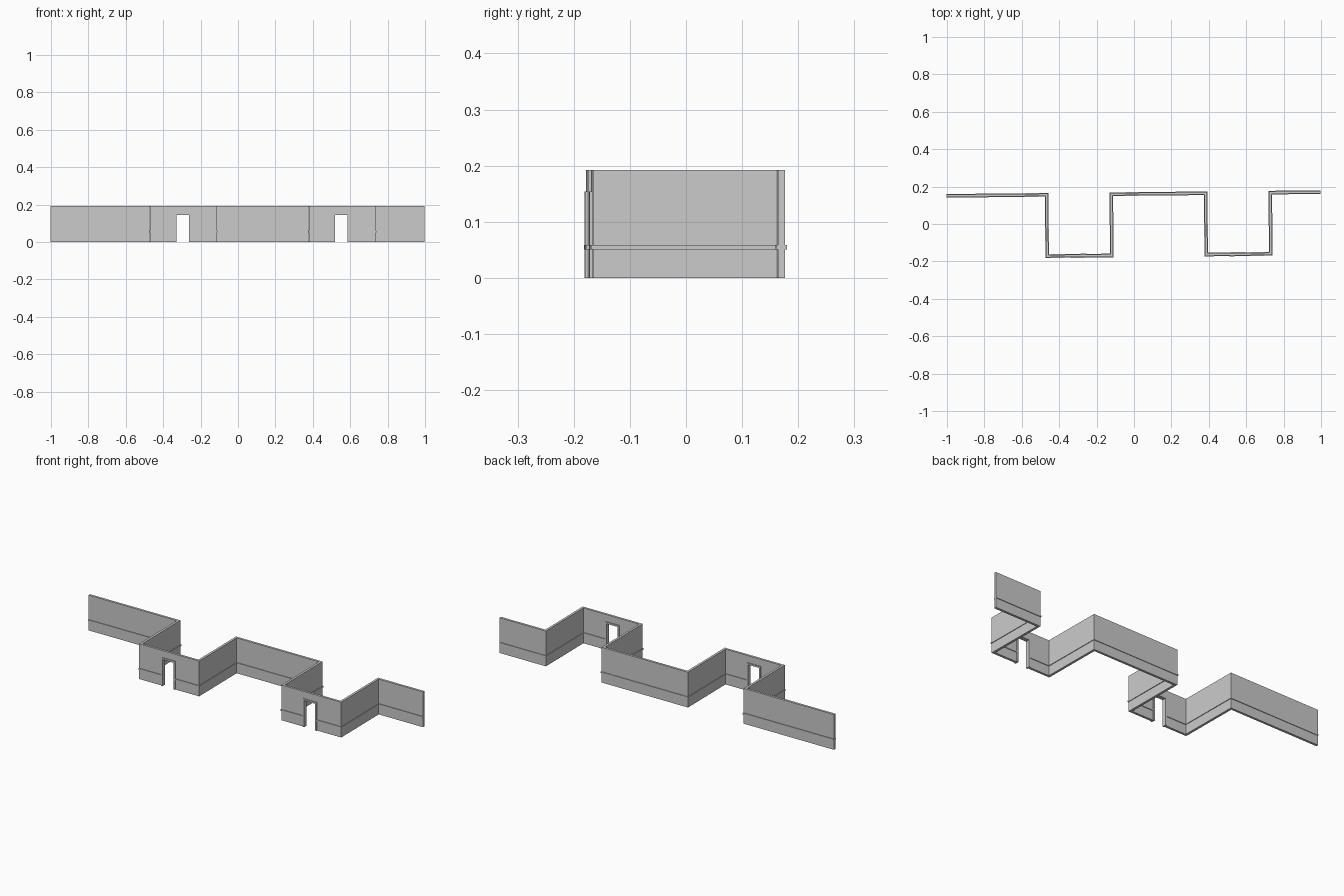
import bpy, bmesh
from mathutils import Vector, Matrix

if "Cube" in bpy.data.objects:
    bpy.data.objects.remove(bpy.data.objects["Cube"])

TURN = Matrix.Rotation(0.01, 4, 'Z')   # the whole wall sits very slightly skewed in plan
BACK, FRONT = 0.1605, -0.167           # centreline depths
HEIGHT = 0.192
DOORS = (-0.297, 0.550)
PATH = [(-1.0, BACK), (-0.4657, BACK), (-0.4657, FRONT), (-0.12, FRONT), (-0.12, BACK),
        (0.3846, BACK), (0.3846, FRONT), (0.73, FRONT), (0.73, BACK), (1.0, BACK)]


def prism(name, outline, direction):
    """Extrude a closed 3D outline along a direction."""
    bm = bmesh.new()
    face = bm.faces.new([bm.verts.new(p) for p in outline])
    new = bmesh.ops.extrude_face_region(bm, geom=[face])['geom']
    bmesh.ops.translate(bm, vec=direction,
                        verts=[v for v in new if isinstance(v, bmesh.types.BMVert)])
    bmesh.ops.recalc_face_normals(bm, faces=bm.faces)
    mesh = bpy.data.meshes.new(name)
    bm.to_mesh(mesh)
    bm.free()
    ob = bpy.data.objects.new(name, mesh)
    bpy.context.collection.objects.link(ob)
    ob.matrix_world = TURN
    return ob


def offset(path, d):
    """Shift a polyline sideways with mitred corners."""
    pts = [Vector(p) for p in path]
    out = []
    for i, p in enumerate(pts):
        dirs = []
        if i > 0:
            dirs.append((p - pts[i - 1]).normalized())
        if i < len(pts) - 1:
            dirs.append((pts[i + 1] - p).normalized())
        normals = [Vector((-v.y, v.x)) for v in dirs]
        shift = normals[0] if len(normals) == 1 else normals[0] + normals[1]
        out.append(p + shift * d)
    return out


def strip(name, half, z0, z1):
    loop = offset(PATH, half) + offset(PATH, -half)[::-1]
    return prism(name, [(p.x, p.y, z0) for p in loop], (0, 0, z1 - z0))


# Folded wall and the thin belt running along both of its sides
wall = strip("wall", 0.0063, 0.0, HEIGHT)
belt = strip("belt_course", 0.0097, 0.051, 0.059)

for n, x in enumerate(DOORS, 1):
    # Doorway opening
    cutter = prism(f"doorway_cutter_{n}",
                   [(x - 0.042, FRONT - 0.05, -0.1), (x + 0.042, FRONT - 0.05, -0.1),
                    (x + 0.042, FRONT - 0.05, 0.154), (x - 0.042, FRONT - 0.05, 0.154)],
                   (0, 0.1, 0))
    for ob in (wall, belt):
        mod = ob.modifiers.new(f"doorway_{n}", 'BOOLEAN')
        mod.operation = 'DIFFERENCE'
        mod.solver = 'EXACT'
        mod.object = cutter
    cutter.hide_render = True
    cutter.display_type = 'WIRE'

    # Door frame: two jambs and a head in one profile
    y = FRONT - 0.0108
    a, b, head, top = 0.033, 0.042, 0.145, 0.154
    prism(f"door_frame_{n}",
          [(x - b, y, 0), (x - a, y, 0), (x - a, y, head), (x + a, y, head),
           (x + a, y, 0), (x + b, y, 0), (x + b, y, top), (x - b, y, top)],
          (0, 0.0216, 0))

# Bake the openings and remove the cutters
for ob in (wall, belt):
    bpy.context.view_layer.objects.active = ob
    for mod in list(ob.modifiers):
        bpy.ops.object.modifier_apply(modifier=mod.name)
for ob in [o for o in bpy.data.objects if "cutter" in o.name]:
    bpy.data.objects.remove(ob)
